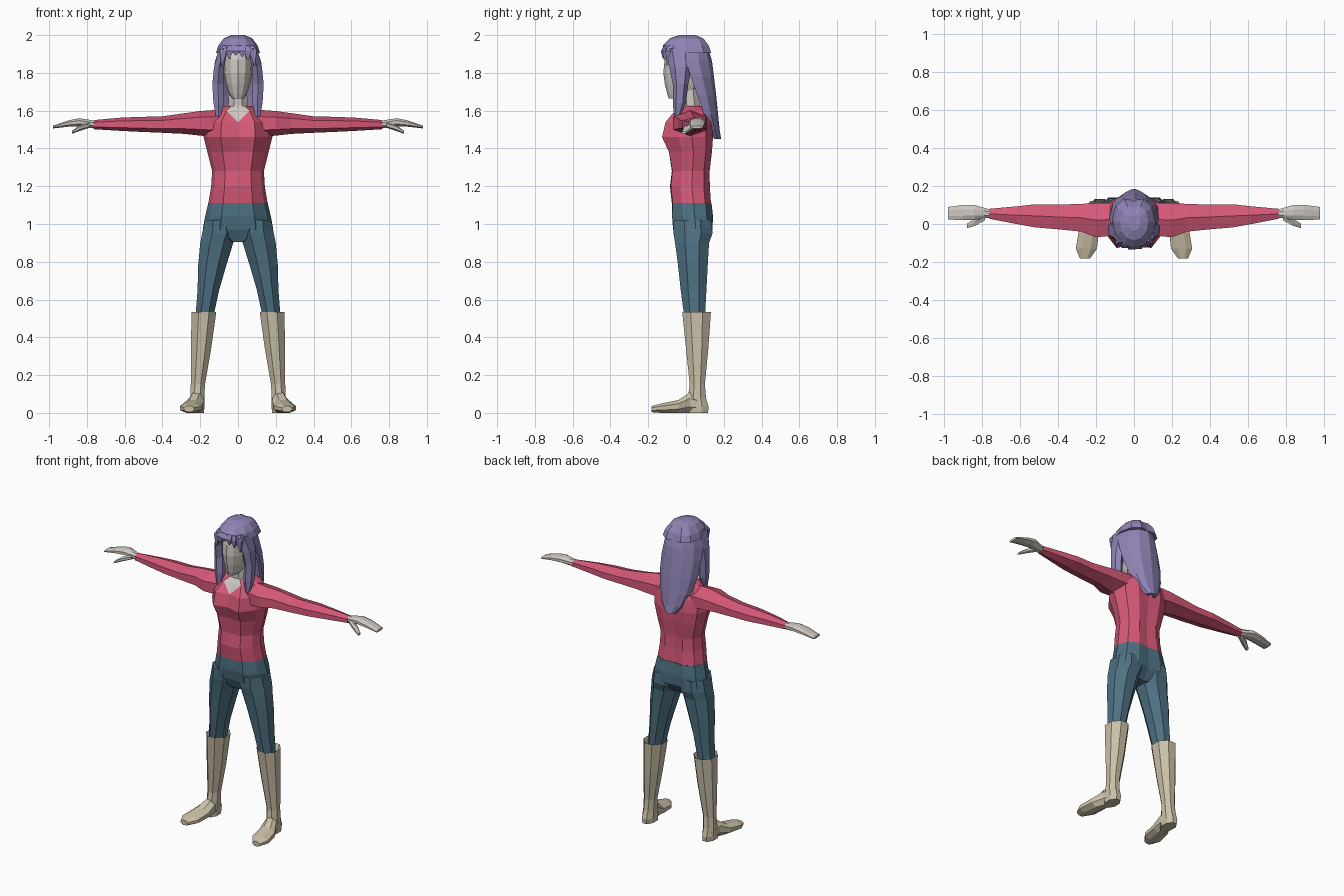
import bpy, bmesh, math


def material(name, rgb):
    m = bpy.data.materials.new(name)
    m.diffuse_color = (*rgb, 1)
    return m


SKIN = material("skin", (0.61, 0.57, 0.53))
SHIRT = material("red_shirt", (0.68, 0.10, 0.19))
TROUSERS = material("blue_trousers", (0.075, 0.165, 0.225))
BOOTS = material("tan_boots", (0.60, 0.53, 0.39))
HAIR = material("purple_hair", (0.28, 0.23, 0.46))


def ring(axis, pos, a0, a1, b0, b1, n=8):
    """Polygon filling the box a0..a1, b0..b1 across the given axis."""
    pts = [(math.cos(2 * math.pi * (i + .5) / n), math.sin(2 * math.pi * (i + .5) / n)) for i in range(n)]
    mx, my = max(p[0] for p in pts), max(p[1] for p in pts)
    out = []
    for u, v in pts:
        a = (a0 + a1) / 2 + u / mx * (a1 - a0) / 2
        b = (b0 + b1) / 2 + v / my * (b1 - b0) / 2
        out.append({'x': (pos, a, b), 'y': (a, pos, b), 'z': (a, b, pos)}[axis])
    return out


def loft(name, rings, mat, both=False):
    """Skin a list of rings, optionally adding the x-mirrored twin."""
    bm = bmesh.new()
    for side in ((1, -1) if both else (1,)):
        vs = [[bm.verts.new((x * side, y, z)) for x, y, z in r] for r in rings]
        n = len(vs[0])
        for lo, hi in zip(vs, vs[1:]):
            for i in range(n):
                j = (i + 1) % n
                bm.faces.new((lo[i], lo[j], hi[j], hi[i]))
        bm.faces.new(vs[0])
        bm.faces.new(vs[-1])
    bmesh.ops.recalc_face_normals(bm, faces=bm.faces)
    me = bpy.data.meshes.new(name)
    bm.to_mesh(me)
    bm.free()
    me.materials.append(mat)
    ob = bpy.data.objects.new(name, me)
    bpy.context.collection.objects.link(ob)
    return ob


def stack(name, axis, rows, mat, both=False, n=8):
    return loft(name, [ring(axis, *r, n=n) for r in rows], mat, both)


def body_ring(z, hw, yf, yf2, yb):
    """Symmetric 12-point body section: centre front, breast line, side, back."""
    d = yb - yf
    half = [(0, yf), (.5, yf2), (.88, yf + .27 * d), (1, yf + .55 * d), (.85, yf + .85 * d), (.45, yb), (0, yb - .008)]
    pts = half + [(-x, y) for x, y in half[-2:0:-1]]
    return [(x * hw, y, z) for x, y in pts]


# Shirt body with a V neckline
shirt = loft("shirt_body", [body_ring(*r) for r in (
    (1.11, .157, -.075, -.07, .132), (1.20, .142, -.085, -.08, .126),
    (1.28, .137, -.075, -.072, .125), (1.38, .162, -.08, -.09, .137),
    (1.46, .182, -.105, -.127, .143), (1.54, .175, -.09, -.108, .135),
    (1.60, .125, -.05, -.058, .115), (1.625, .068, -.035, -.03, .085))], SHIRT)
shirt.data.materials.append(SKIN)
bm = bmesh.new()
bm.from_mesh(shirt.data)
for f in list(bm.faces):
    c = f.calc_center_median()
    if c.z > 1.54 and c.y < -.03 and abs(c.x) < .05:
        if c.z < 1.6:
            low = min((v for v in f.verts if v.co.z < 1.55), key=lambda v: abs(v.co.x))
            top = max((v for v in f.verts if v.co.z > 1.55), key=lambda v: abs(v.co.x))
            new, _ = bmesh.utils.face_split(f, low, top)
            for g in (f, new):
                if sum(v.co.z > 1.55 for v in g.verts) == 2:
                    g.material_index = 1
        else:
            f.material_index = 1
    elif c.z > 1.62:
        f.material_index = 1
bm.to_mesh(shirt.data)
bm.free()

# Sleeves, hands and thumbs
stack("sleeves", 'x', (
    (.10, -.06, .11, 1.46, 1.605), (.20, -.07, .11, 1.468, 1.598),
    (.28, -.04, .106, 1.477, 1.587), (.40, -.028, .102, 1.483, 1.57),
    (.52, -.018, .104, 1.488, 1.567), (.62, 0, .093, 1.493, 1.563),
    (.765, .028, .08, 1.502, 1.55)), SHIRT, True, 6)
stack("hands", 'x', (
    (.75, .033, .075, 1.507, 1.546), (.79, .03, .085, 1.51, 1.552),
    (.84, .022, .1, 1.517, 1.56), (.90, .02, .1, 1.515, 1.548),
    (.98, .024, .09, 1.506, 1.52)), SKIN, True)
stack("thumbs", 'x', (
    (.785, .02, .055, 1.51, 1.538), (.84, -.01, .03, 1.492, 1.522),
    (.88, -.022, .002, 1.477, 1.492)), SKIN, True, 6)

# Hips and trouser legs
loft("trouser_hips", [body_ring(*r) for r in (
    (1.112, .157, -.075, -.07, .135), (1.04, .174, -.074, -.074, .143),
    (.97, .187, -.055, -.068, .14), (.905, .05, -.025, -.03, .09))], TROUSERS)
stack("trouser_legs", 'z', (
    (1.02, .02, .176, -.068, .135), (.95, .008, .19, -.066, .14),
    (.90, .025, .2, -.058, .122), (.78, .062, .211, -.042, .115),
    (.65, .1, .214, -.028, .108), (.50, .132, .226, -.008, .1)), TROUSERS, True)

# Boots: hollow-topped shafts plus feet
stack("boot_shafts", 'z', (
    (.49, .13, .232, -.01, .11), (.535, .115, .246, -.02, .132),
    (.34, .142, .249, 0, .118), (.15, .175, .25, .02, .1),
    (.08, .178, .253, .01, .106), (.03, .178, .255, 0, .12),
    (0, .18, .253, 0, .116)), BOOTS, True)
stack("boot_feet", 'y', (
    (.09, .186, .25, 0, .08), (.02, .182, .26, 0, .108),
    (-.04, .185, .292, 0, .068), (-.13, .195, .307, 0, .05),
    (-.182, .232, .285, .004, .036)), BOOTS, True)

# Neck and head
stack("neck", 'z', (
    (1.58, -.062, .062, -.045, .085), (1.63, -.052, .052, -.025, .075),
    (1.74, -.045, .045, -.03, .06)), SKIN)
loft("head", [body_ring(*r) for r in (
    (1.665, .03, -.092, -.085, -.01), (1.69, .048, -.1, -.09, .04),
    (1.74, .064, -.112, -.098, .075), (1.80, .076, -.12, -.103, .09),
    (1.87, .08, -.113, -.1, .1), (1.95, .07, -.085, -.08, .09))], SKIN)

# Hair crown
loft("hair_crown", [body_ring(*r) for r in (
    (1.905, .117, -.122, -.116, .134), (1.945, .104, -.122, -.112, .12),
    (1.983, .075, -.085, -.075, .092), (2.0, .035, -.035, -.03, .05))], HAIR)


def crescent(z, hw, yf, yb, t=.022, n=6):
    arc = [(math.cos(math.pi * i / n), math.sin(math.pi * i / n)) for i in range(n + 1)]
    outer = [(hw * c, yf + (yb - yf) * s, z) for c, s in arc]
    inner = [((hw - t) * c, yf + (yb - yf - t) * s, z) for c, s in reversed(arc)]
    return outer + inner


# Long back hair tapering to a point
loft("back_hair", [crescent(*r) for r in (
    (1.93, .1, 0, .118), (1.86, .122, 0, .138), (1.78, .132, .025, .148),
    (1.68, .128, .06, .16), (1.58, .11, .095, .17), (1.50, .078, .125, .178),
    (1.45, .035, .15, .186))], HAIR)

# Front locks framing the face
stack("side_locks", 'z', (
    (1.93, .055, .1, -.11, .03), (1.83, .074, .127, -.088, .03),
    (1.74, .078, .136, -.07, .012), (1.64, .076, .13, -.07, 0),
    (1.56, .093, .115, -.062, -.035)), HAIR, True, 6)

# Pointed fringe tufts
for i, (x, tip) in enumerate(((-.078, 1.84), (-.045, 1.875), (-.012, 1.895), (.022, 1.882), (.05, 1.87), (.08, 1.84))):
    y = -.134 + 4 * x * x
    stack("fringe_tuft_%d" % (i + 1), 'z', (
        (1.945, x * .8 - .018, x * .8 + .018, y + .015, y + .04),
        (1.915, x - .02, x + .02, y, y + .035),
        (tip, x * 1.08 - .003, x * 1.08 + .003, y + .006, y + .014)), HAIR, False, 4)
